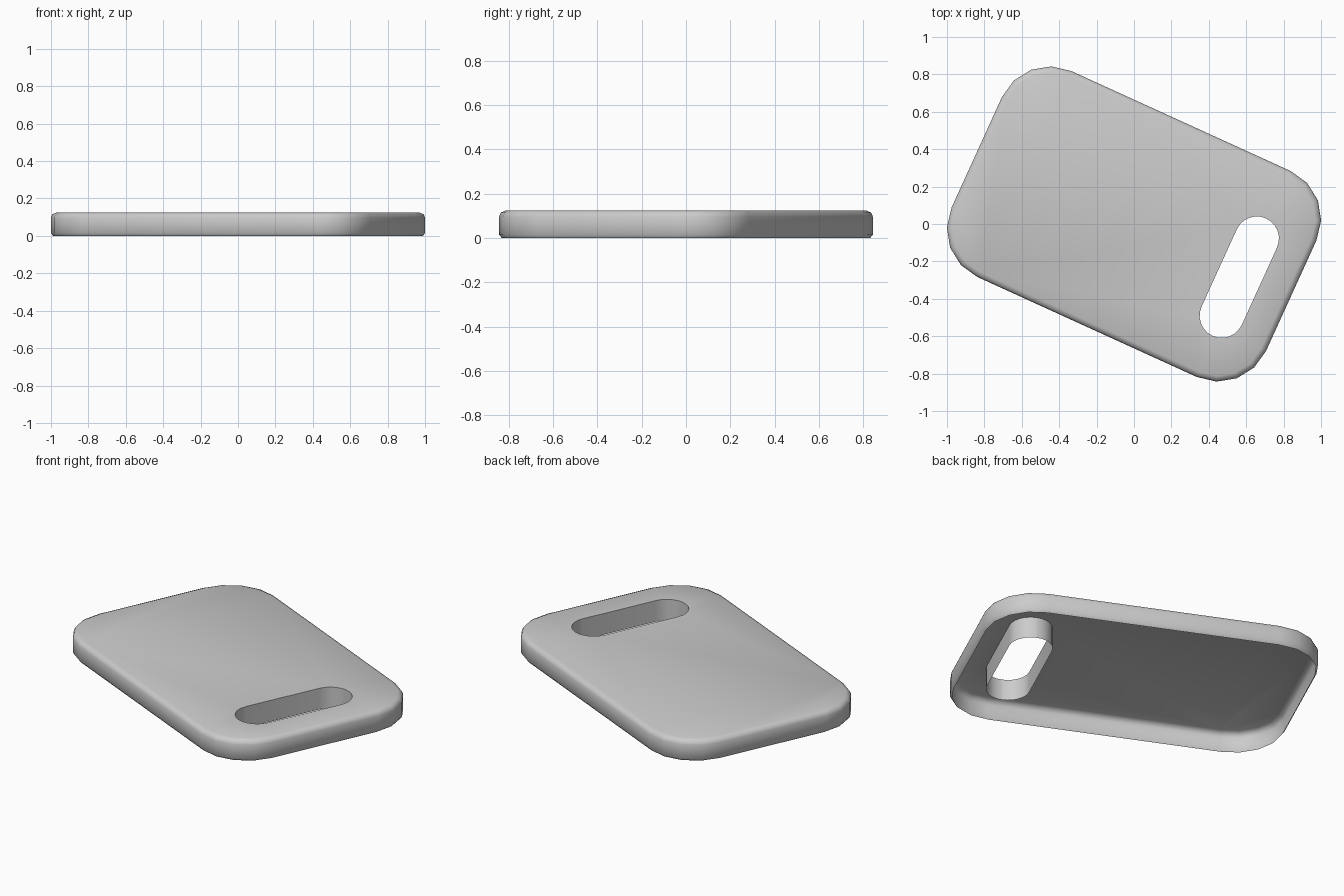
import bpy, bmesh, math
from mathutils import Matrix

if "Cube" in bpy.data.objects:
    bpy.data.objects.remove(bpy.data.objects["Cube"])

HEIGHT = 0.125
TURN = Matrix.Rotation(math.radians(-24.5), 4, 'Z')


def rounded_loop(cx, cy, half_x, half_y, radius, steps):
    """Corner arcs of a rounded rectangle, counter-clockwise."""
    pts = []
    for i, (sx, sy) in enumerate([(1, 1), (-1, 1), (-1, -1), (1, -1)]):
        for k in range(steps + 1):
            a = math.radians(90 * (i + k / steps))
            pts.append((cx + sx * (half_x - radius) + radius * math.cos(a),
                        cy + sy * (half_y - radius) + radius * math.sin(a)))
    return pts


def add_ring(bm, pts, z):
    return [bm.verts.new((x, y, z)) for x, y in pts]


def skin(bm, low, high):
    n = len(low)
    for i in range(n):
        j = (i + 1) % n
        bm.faces.new((low[i], low[j], high[j], high[i]))


def ring_edges(bm, ring):
    return [bm.edges.get((ring[i], ring[(i + 1) % len(ring)])) for i in range(len(ring))]


bm = bmesh.new()

# Outer wall with a tiny lower lip and a rounded upper edge: (inset, height)
profile = [(0.012, 0), (0, 0.015), (0, 0.097), (0.008, 0.115), (0.03, HEIGHT)]
rings = [add_ring(bm, rounded_loop(0, 0, 0.924 - d, 0.605 - d, 0.28 - d, 4), z)
         for d, z in profile]
for low, high in zip(rings, rings[1:]):
    skin(bm, low, high)

# Handle slot wall, open through the plate
slot = rounded_loop(0.63, -0.025, 0.118, 0.345, 0.1179, 6)
slot_low, slot_top = add_ring(bm, slot, 0), add_ring(bm, slot, HEIGHT)
skin(bm, slot_top, slot_low)

# Flat top around the slot, underside left open
bmesh.ops.triangle_fill(bm, use_beauty=True, normal=(0, 0, 1),
                        edges=ring_edges(bm, rings[-1]) + ring_edges(bm, slot_top))
bmesh.ops.recalc_face_normals(bm, faces=bm.faces[:])
bm.normal_update()
if sum(f.normal.z * f.calc_area() for f in bm.faces) < 0:
    bmesh.ops.reverse_faces(bm, faces=bm.faces[:])
bm.transform(TURN)

mesh = bpy.data.meshes.new("board_shell")
bm.to_mesh(mesh)
bm.free()
board = bpy.data.objects.new("board_shell", mesh)
bpy.context.collection.objects.link(board)

grey = bpy.data.materials.new("light_grey")
grey.diffuse_color = (0.6, 0.6, 0.6, 1)
grey.use_nodes = True
grey.node_tree.nodes["Principled BSDF"].inputs["Base Color"].default_value = grey.diffuse_color
mesh.materials.append(grey)

bpy.context.view_layer.objects.active = board
board.select_set(True)
bpy.ops.object.shade_smooth_by_angle(angle=math.radians(50))
